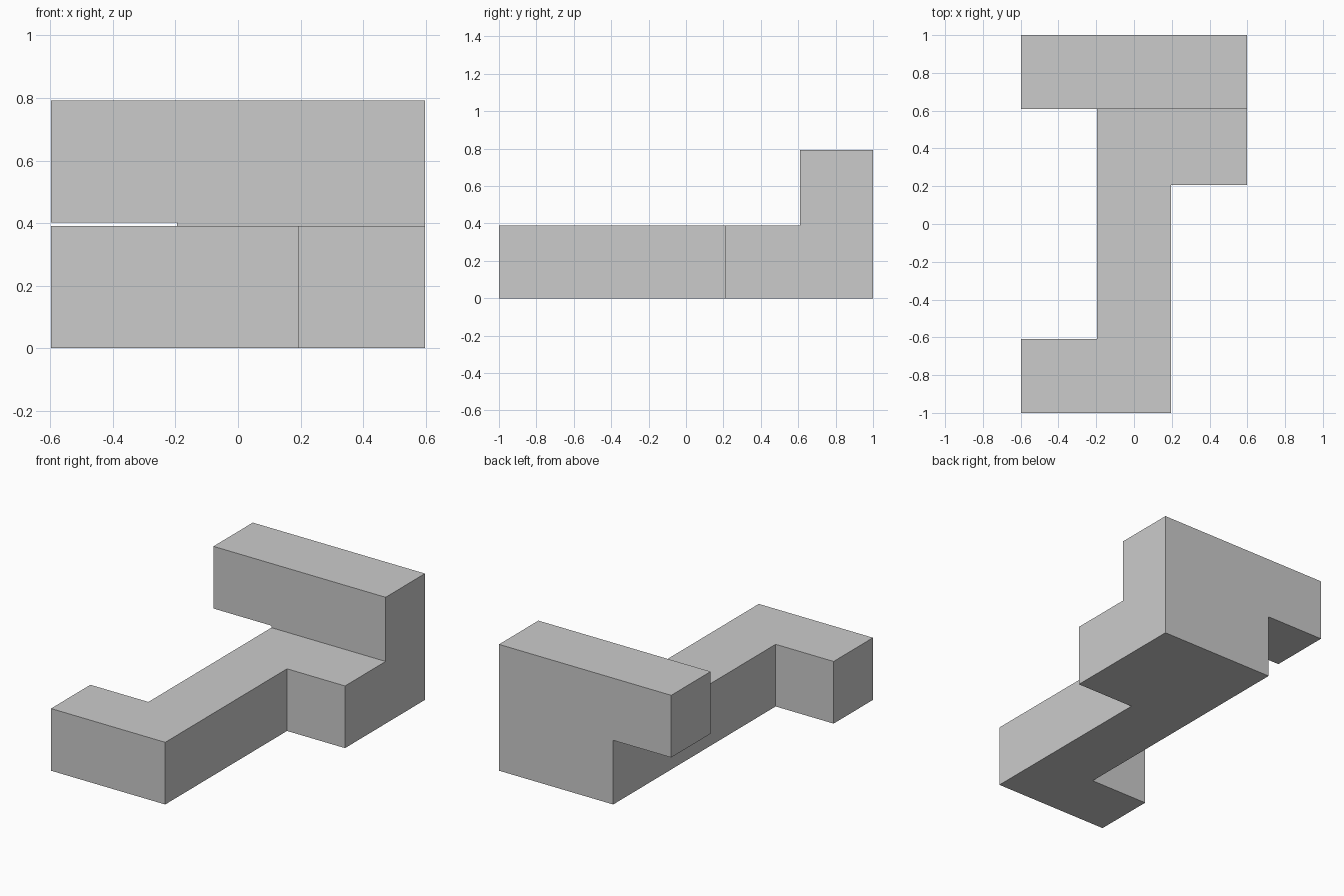
import bpy, bmesh
from itertools import product
from mathutils import Vector

if "Cube" in bpy.data.objects:
    bpy.data.objects.remove(bpy.data.objects["Cube"])

# Break lines of the block grid along each axis
GRID = [
    [-0.5975, -0.195, 0.195, 0.5975],
    [-1.0, -0.61, 0.2075, 0.61, 1.0],
    [0.0, 0.39, 0.4025, 0.7925],
]


def cells(xr, yr, zr):
    return set(product(range(*xr), range(*yr), range(*zr)))


# Solid parts, as ranges of grid cells
spine = cells((1, 2), (0, 4), (0, 1))
front_foot = cells((0, 1), (0, 1), (0, 1))
side_block = cells((2, 3), (2, 4), (0, 1))
wall_joint = cells((1, 3), (3, 4), (1, 2))
upper_bar = cells((0, 3), (3, 4), (2, 3))
solid = spine | front_foot | side_block | wall_joint | upper_bar

# Skin: only faces between a filled and an empty cell
bm = bmesh.new()
for cell in solid:
    for axis, side in product(range(3), (0, 1)):
        neighbour = list(cell)
        neighbour[axis] += 1 if side else -1
        if tuple(neighbour) in solid:
            continue
        u, v = (axis + 1) % 3, (axis + 2) % 3
        corners = []
        for du, dv in ((0, 0), (1, 0), (1, 1), (0, 1)):
            p = Vector()
            p[axis] = GRID[axis][cell[axis] + side]
            p[u] = GRID[u][cell[u] + du]
            p[v] = GRID[v][cell[v] + dv]
            corners.append(bm.verts.new(p))
        bm.faces.new(corners if side else corners[::-1])

# Weld and merge flat regions into single faces
bmesh.ops.remove_doubles(bm, verts=bm.verts, dist=1e-5)
bmesh.ops.dissolve_limit(bm, angle_limit=0.01, verts=bm.verts, edges=bm.edges)
bmesh.ops.recalc_face_normals(bm, faces=bm.faces)

mesh = bpy.data.meshes.new("puzzle_block")
bm.to_mesh(mesh)
bm.free()
block = bpy.data.objects.new("puzzle_block", mesh)
bpy.context.collection.objects.link(block)
